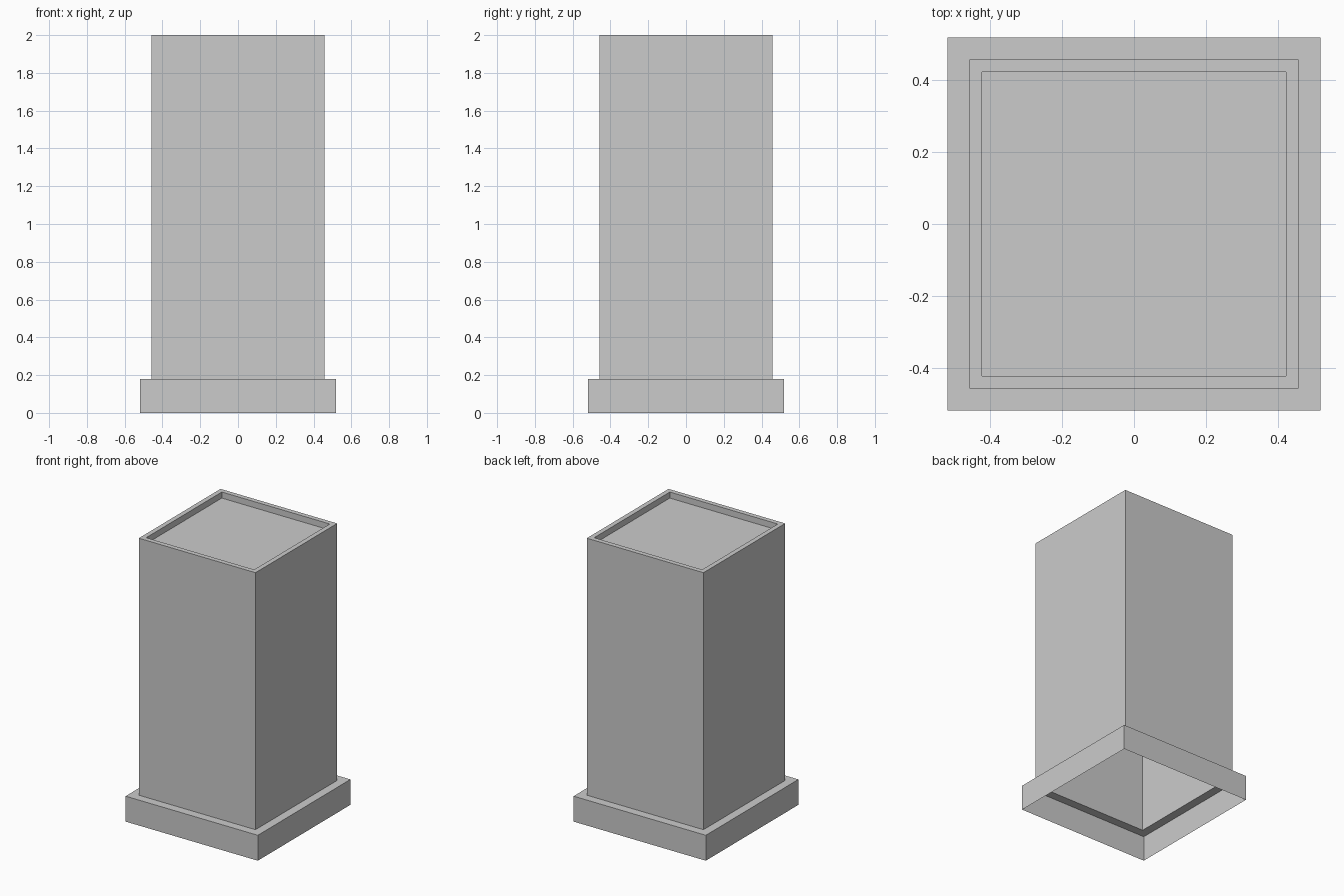
import bpy
import bmesh

if "Cube" in bpy.data.objects:
    bpy.data.objects.remove(bpy.data.objects["Cube"])


def square_shell(name, profile, cap=False):
    """Sweep a (half_width, z) profile around a square; optionally close the last ring."""
    bm = bmesh.new()
    rings = [[bm.verts.new((sx * h, sy * h, z))
              for sx, sy in ((-1, -1), (1, -1), (1, 1), (-1, 1))]
             for h, z in profile]
    for low, high in zip(rings, rings[1:]):
        for i in range(4):
            j = (i + 1) % 4
            bm.faces.new((low[i], low[j], high[j], high[i]))
    if cap:
        bm.faces.new(rings[-1])
    mesh = bpy.data.meshes.new(name)
    bm.to_mesh(mesh)
    bm.free()
    obj = bpy.data.objects.new(name, mesh)
    bpy.context.collection.objects.link(obj)
    return obj


BASE, BODY, RECESS = 0.518, 0.457, 0.423
STEP_Z, TOP_Z, FLOOR_Z = 0.18, 2.0, 1.957

# Plinth skirt and ledge, open underneath
square_shell("plinth", [(BASE, 0), (BASE, STEP_Z), (BODY, STEP_Z)])

# Hollow column with a thin rim and a shallow recessed top
square_shell("column", [(BODY, STEP_Z), (BODY, TOP_Z),
                        (RECESS, TOP_Z), (RECESS, FLOOR_Z)], cap=True)
